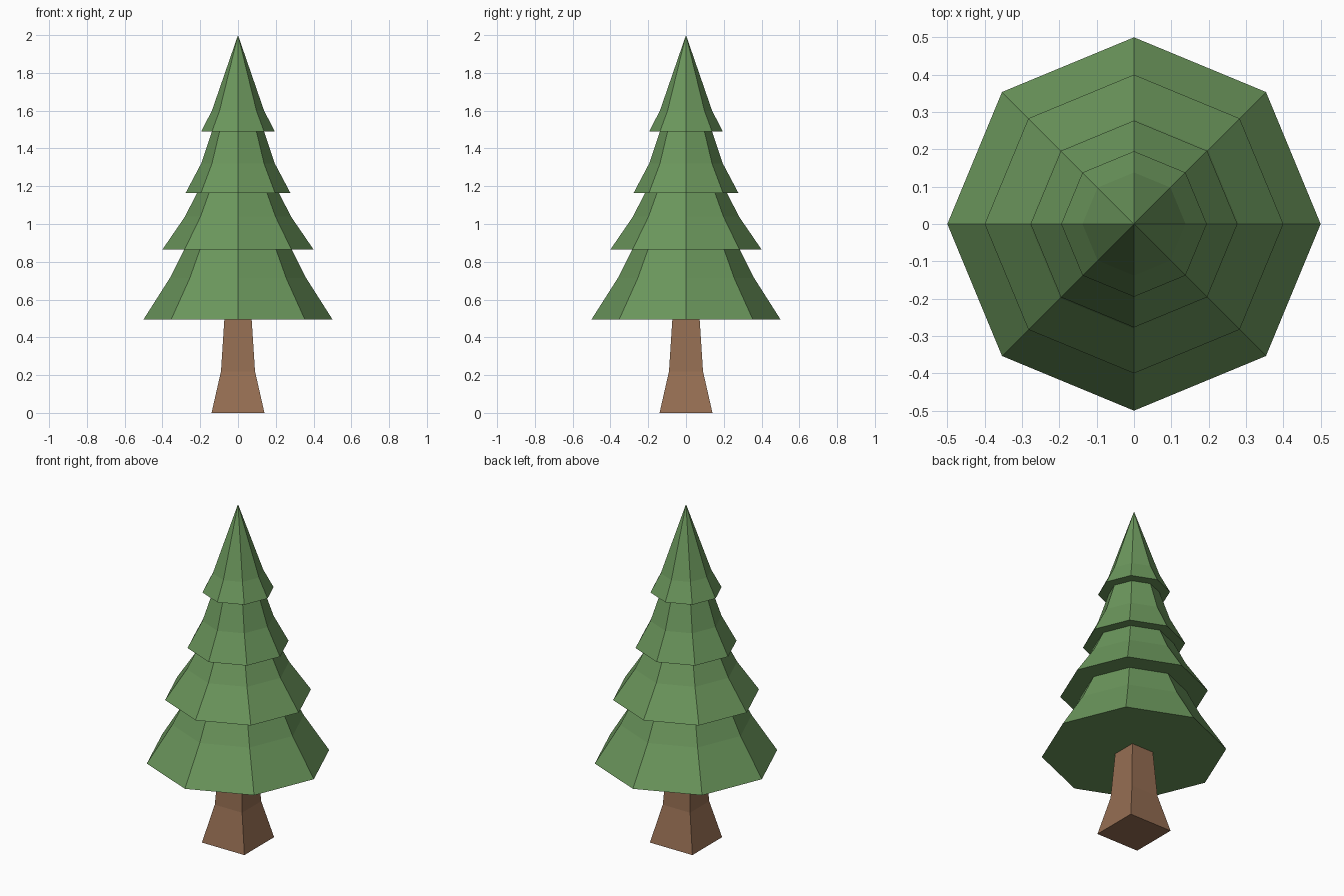
import bpy, bmesh
from math import cos, sin, pi, sqrt

if "Cube" in bpy.data.objects:
    bpy.data.objects.remove(bpy.data.objects["Cube"])


def material(name, color):
    m = bpy.data.materials.new(name)
    m.diffuse_color = (*color, 1)
    m.use_nodes = True
    m.node_tree.nodes["Principled BSDF"].inputs["Base Color"].default_value = m.diffuse_color
    return m


def lathe(name, profile, sides, turn, mat):
    """Stack polygon rings given as (radius, z); radius 0 makes a point."""
    bm = bmesh.new()
    rings = []
    for r, z in profile:
        if r == 0:
            rings.append([bm.verts.new((0, 0, z))] * sides)
        else:
            rings.append([bm.verts.new((r * cos(turn + 2 * pi * i / sides),
                                        r * sin(turn + 2 * pi * i / sides), z))
                          for i in range(sides)])
    for lo, hi in zip(rings, rings[1:]):
        for i in range(sides):
            j = (i + 1) % sides
            corners = list(dict.fromkeys([lo[i], lo[j], hi[j], hi[i]]))
            bm.faces.new(corners)
    bm.faces.new(rings[0][::-1])
    if profile[-1][0] > 0:
        bm.faces.new(rings[-1])
    bmesh.ops.recalc_face_normals(bm, faces=bm.faces[:])
    mesh = bpy.data.meshes.new(name)
    bm.to_mesh(mesh)
    bm.free()
    mesh.materials.append(mat)
    obj = bpy.data.objects.new(name, mesh)
    bpy.context.collection.objects.link(obj)
    return obj


green = material("needles", (0.147, 0.307, 0.107))
brown = material("bark", (0.30, 0.155, 0.085))

# Square flared trunk (half widths turned into corner radii)
trunk = [(0.14, 0), (0.09, 0.22), (0.072, 0.5)]
lathe("trunk", [(h * sqrt(2), z) for h, z in trunk], 4, pi / 4, brown)

# Four flared eight-sided tiers in one stepped outline, flat underneath
foliage = [(0.50, 0.495), (0.36, 0.715), (0.285, 0.865),
           (0.40, 0.865), (0.28, 1.04), (0.217, 1.165),
           (0.277, 1.165), (0.195, 1.32), (0.138, 1.49),
           (0.195, 1.49), (0.138, 1.60), (0, 2.0)]
lathe("foliage", foliage, 8, 0, green)
